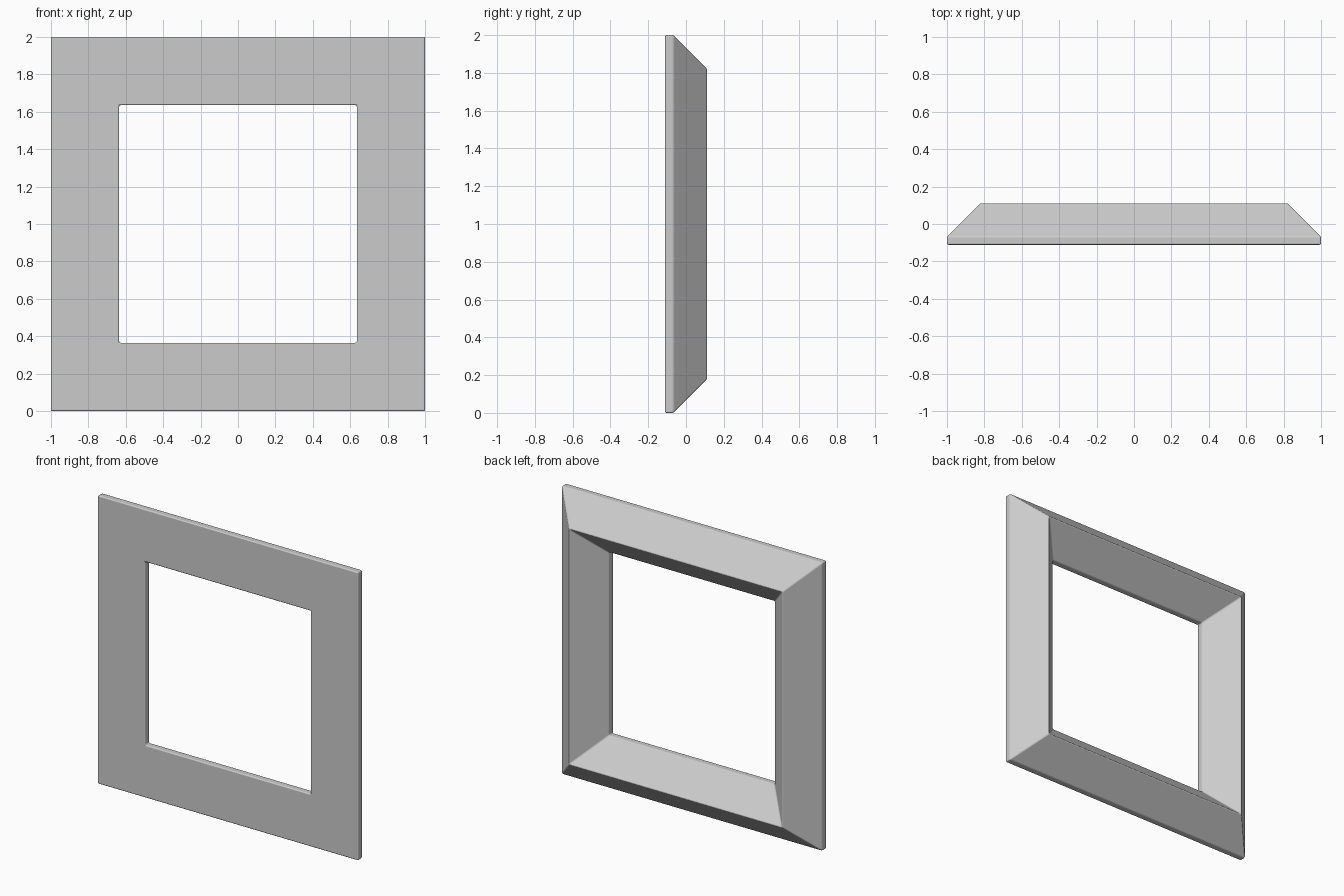
import bpy
import bmesh

cube = bpy.data.objects.get("Cube")
if cube:
    bpy.data.objects.remove(cube, do_unlink=True)

# Moulding cross-section: (half-width of the square ring, depth y)
PROFILE = [(1.0, -0.111), (1.0, -0.067), (0.818, 0.114),
           (0.635, -0.067), (0.635, -0.111)]
CORNERS = [(-1, -1), (1, -1), (1, 1), (-1, 1)]

# Mitred square frame swept from the cross-section
bm = bmesh.new()
rings = [[bm.verts.new((sx * r, y, 1 + sz * r)) for sx, sz in CORNERS]
         for r, y in PROFILE]
for i, ring in enumerate(rings):
    following = rings[(i + 1) % len(rings)]
    for j in range(4):
        k = (j + 1) % 4
        bm.faces.new((ring[j], ring[k], following[k], following[j]))
bmesh.ops.recalc_face_normals(bm, faces=bm.faces)
mesh = bpy.data.meshes.new("square_frame")
bm.to_mesh(mesh)
bm.free()
frame = bpy.data.objects.new("square_frame", mesh)
bpy.context.collection.objects.link(frame)

# Plain grey finish
grey = bpy.data.materials.new("light_grey")
grey.use_nodes = True
colour = (0.6, 0.6, 0.6, 1)
grey.diffuse_color = colour
grey.node_tree.nodes["Principled BSDF"].inputs["Base Color"].default_value = colour
mesh.materials.append(grey)

# Slightly eased edges
bevel = frame.modifiers.new("eased_edges", "BEVEL")
bevel.width = 0.008
bevel.segments = 3
bevel.limit_method = "ANGLE"
bevel.harden_normals = True

bpy.ops.object.select_all(action="DESELECT")
frame.select_set(True)
bpy.context.view_layer.objects.active = frame
bpy.ops.object.shade_smooth_by_angle()
